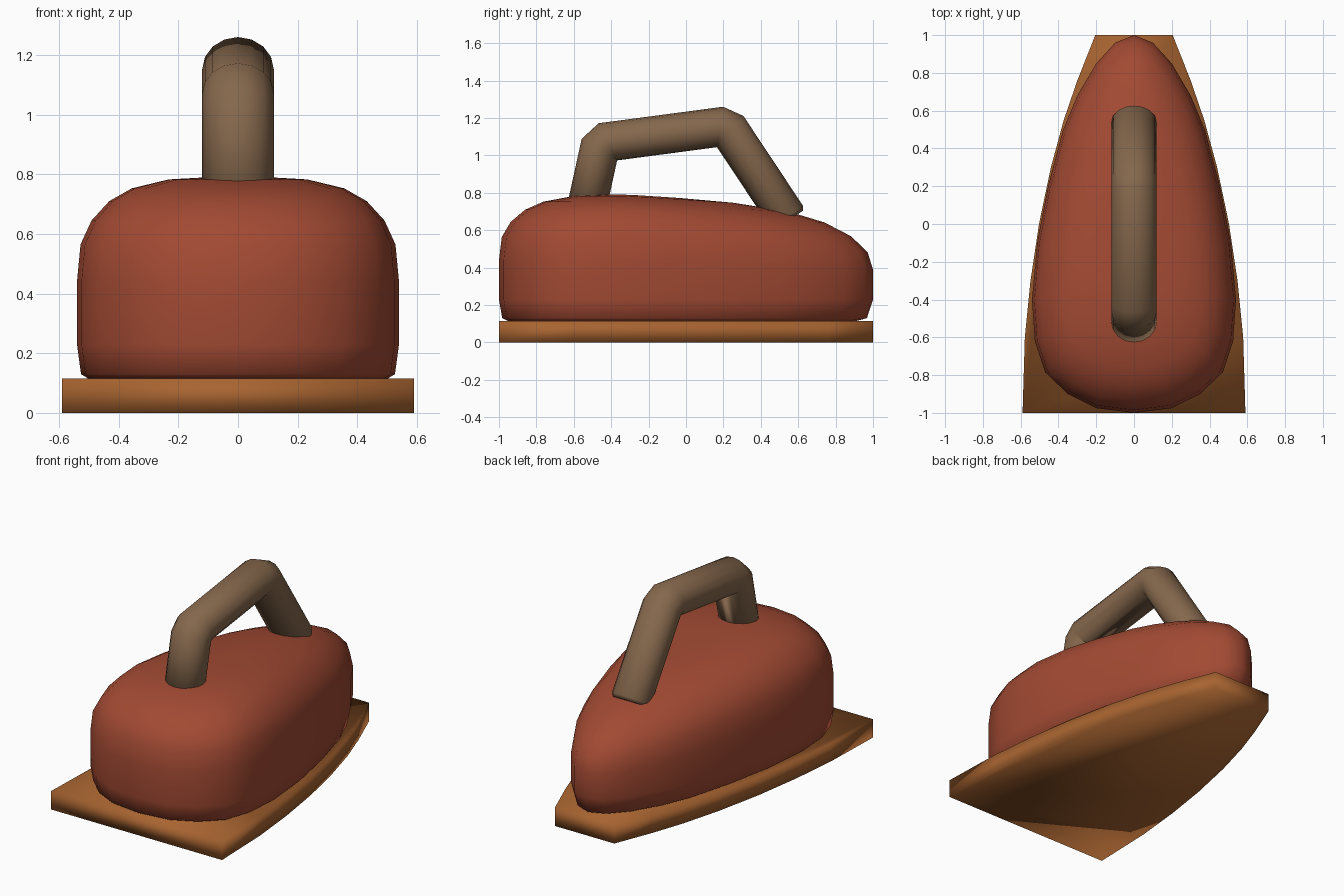
import bpy, bmesh, math
from mathutils import Vector

if "Cube" in bpy.data.objects:
    bpy.data.objects.remove(bpy.data.objects["Cube"])


def material(name, rgb):
    m = bpy.data.materials.new(name)
    m.diffuse_color = (*rgb, 1)
    m.use_nodes = True
    m.node_tree.nodes["Principled BSDF"].inputs["Base Color"].default_value = m.diffuse_color
    return m


def loft(name, rings, mat):
    """Skin a list of equal closed rings, cap both ends, shade smooth."""
    bm = bmesh.new()
    loops = [[bm.verts.new(p) for p in ring] for ring in rings]
    n = len(loops[0])
    for a, b in zip(loops, loops[1:]):
        for i in range(n):
            j = (i + 1) % n
            bm.faces.new((a[i], a[j], b[j], b[i]))
    bm.faces.new(loops[0][::-1])
    bm.faces.new(loops[-1])
    bmesh.ops.recalc_face_normals(bm, faces=bm.faces)
    for f in bm.faces:
        f.smooth = True
    me = bpy.data.meshes.new(name)
    bm.to_mesh(me)
    bm.free()
    me.materials.append(mat)
    ob = bpy.data.objects.new(name, me)
    bpy.context.collection.objects.link(ob)
    return ob


def mirrored(half):
    """Close a right-hand outline (front to back) across x = 0."""
    return half + [(-x, y) for x, y in reversed(half) if x > 0]


red = material("brick red", (0.36, 0.068, 0.033))
brown = material("handle brown", (0.235, 0.137, 0.073))
orange = material("orange wood", (0.39, 0.127, 0.03))

# Sole plate: tapered outline with a blunt tip
plate = mirrored([(0.59, -1), (0.578, -0.6), (0.548, -0.3), (0.503, 0),
                  (0.44, 0.3), (0.372, 0.55), (0.3, 0.76), (0.205, 1)])
loft("sole_plate", [[(x, y, z) for x, y in plate] for z in (0, 0.115)], orange)

# Body: egg-shaped outline, shrunk ring by ring into a domed top
egg = mirrored([(0, -1), (0.2, -0.975), (0.35, -0.9), (0.47, -0.785),
                (0.525, -0.62), (0.54, -0.4), (0.513, -0.1), (0.455, 0.2),
                (0.375, 0.5), (0.3, 0.68), (0.2, 0.85), (0.1, 0.96), (0, 1)])
CY = -0.3
profile = [(0.93, 0.115, 0), (0.975, 0.13, 0), (1, 0.23, 0), (1, 0.44, 0.6),
           (0.978, 0.565, 1), (0.91, 0.645, 1), (0.8, 0.71, 1),
           (0.66, 0.753, 1), (0.43, 0.783, 1), (0.2, 0.79, 1)]
rings = []
for s, z, tilt in profile:
    ring = []
    for x, y in egg:
        yy = CY + s * (y - CY)
        drop = 0.085 * max(0, yy - CY) / 1.3 * tilt   # top slopes to the tip
        ring.append((s * x, yy, z - drop))
    rings.append(ring)
loft("body", rings, red)

# Handle: oval section swept along a bent path with mitred, softened corners
corners = [Vector(p) for p in ((0, -0.54, 0.68), (0, -0.455, 1.068),
                               (0, 0.217, 1.157), (0, 0.55, 0.655))]
path = [corners[0]]
for i in (1, 2):
    for other in (corners[i - 1], corners[i + 1]):
        path.append(corners[i] + (other - corners[i]).normalized() * 0.035)
end_dir = (corners[3] - corners[2]).normalized()
path += [corners[3] - end_dir * 0.02, corners[3]]

rings = []
for i, p in enumerate(path):
    t_in = (p - path[i - 1]).normalized() if i else (path[1] - p).normalized()
    t_out = (path[i + 1] - p).normalized() if i + 1 < len(path) else t_in
    t = (t_in + t_out).normalized()
    normal = Vector((0, -t.z, t.y))
    grow = 1 / t.dot(t_in)
    size = 0.87 if i == len(path) - 1 else 1
    rings.append([p + size * (Vector((0.12 * math.cos(a), 0, 0))
                              + normal * 0.105 * grow * math.sin(a))
                  for a in (2 * math.pi * k / 16 for k in range(16))])
loft("handle", rings, brown)
